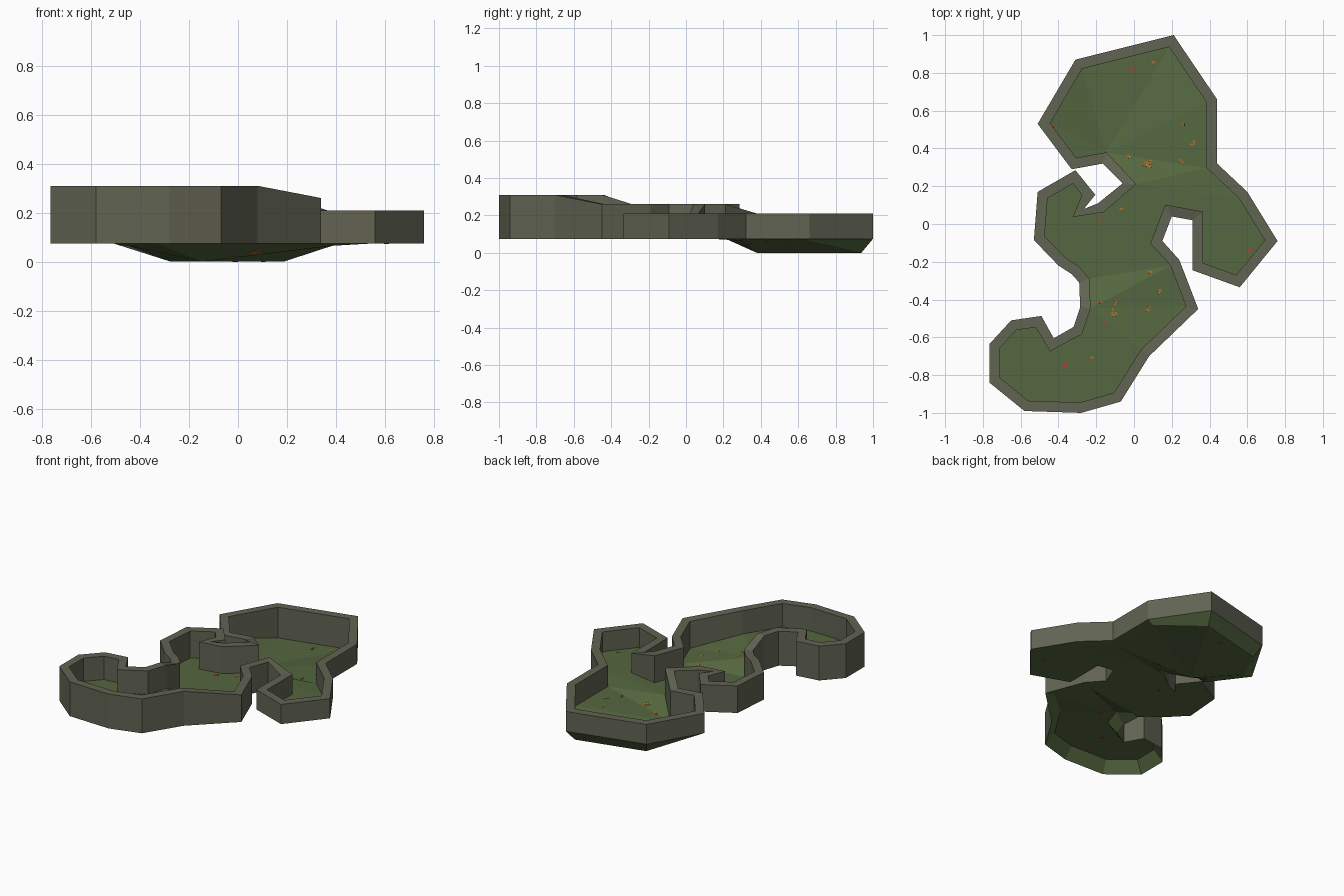
import bpy, bmesh, random
from mathutils import Vector
from mathutils.geometry import tessellate_polygon
from mathutils.bvhtree import BVHTree

if "Cube" in bpy.data.objects:
    bpy.data.objects.remove(bpy.data.objects["Cube"])

random.seed(4)
BASE, THICK, MITRE_MAX = 0.075, 0.055, 0.072


def material(name, rgb):
    m = bpy.data.materials.new(name)
    m.diffuse_color = (*rgb, 1)
    m.use_nodes = True
    m.node_tree.nodes["Principled BSDF"].inputs["Base Color"].default_value = m.diffuse_color
    return m


STONE = material("grey green stone", (0.120, 0.125, 0.085))
MOSS = material("moss green", (0.090, 0.135, 0.050))
ORANGE = material("orange leaf", (0.42, 0.15, 0.02))
RED = material("red leaf", (0.42, 0.05, 0.03))


def add_object(name, bm, mats):
    me = bpy.data.meshes.new(name)
    bm.to_mesh(me)
    bm.free()
    for m in mats:
        me.materials.append(m)
    ob = bpy.data.objects.new(name, me)
    bpy.context.collection.objects.link(ob)
    return ob


# Outer plan, clockwise from the back: (wall top height, floor height, points)
sections = [
    (0.21, 0.00, [(.21, 1)]),
    (0.21, 0.065, [(.44, .66), (.44, .32)]),
    (0.21, BASE, [(.60, .17), (.76, -.09), (.56, -.335), (.31, -.245), (.31, .02)]),
    (0.26, BASE, [(.20, .04), (.15, -.09), (.24, -.19), (.34, -.45)]),
    (0.31, 0.15, [(.08, -.70), (-.07, -.94), (-.28, -1), (-.58, -.99), (-.765, -.84),
                  (-.765, -.635), (-.65, -.51), (-.49, -.487), (-.425, -.605),
                  (-.32, -.545), (-.285, -.44)]),
    (0.26, BASE, [(-.29, -.31), (-.33, -.265), (-.40, -.22), (-.53, -.085), (-.51, .17),
                  (-.31, .285), (-.205, .155), (-.265, .08), (-.19, .11), (-.06, .215)]),
    (0.21, 0.00, [(-.165, .32)]),
    (0.21, 0.065, [(-.33, .29), (-.51, .53)]),
    (0.21, 0.00, [(-.31, .87)]),
]
outer, tops, floors = [], [], []
for top, low, pts in sections:
    for p in pts:
        outer.append(Vector(p))
        tops.append(top)
        floors.append(low)
n = len(outer)


def inset(i):
    """Mitred inward offset of an outline corner."""
    a = (outer[i] - outer[i - 1]).normalized()
    b = (outer[(i + 1) % n] - outer[i]).normalized()
    n1, n2 = Vector((a.y, -a.x)), Vector((b.y, -b.x))
    off = (n1 + n2) * (THICK / max(0.05, 1 + n1.dot(n2)))
    if off.length > MITRE_MAX:
        off *= MITRE_MAX / off.length
    return outer[i] + off


inner = [inset(i) for i in range(n)]

# Winding wall: closed section, mossy sloping rim underneath
bm = bmesh.new()
rings = [[bm.verts.new((p.x, p.y, z)) for p, z in zip(plan, heights)]
         for plan, heights in ((outer, [BASE] * n), (outer, tops), (inner, tops), (inner, floors))]
for k in range(4):
    A, B = rings[k], rings[(k + 1) % 4]
    for i in range(n):
        j = (i + 1) % n
        f = bm.faces.new((A[j], A[i], B[i], B[j]))
        f.material_index = 1 if k == 3 else 0
add_object("winding_wall", bm, [STONE, MOSS])

# Stepped floor: low back basin, middle channels, ramp and raised front basin
bm = bmesh.new()
fv = [bm.verts.new((p.x, p.y, z)) for p, z in zip(inner, floors)]


def fill(ids):
    for t in tessellate_polygon([[Vector((*inner[i], 0)) for i in ids]]):
        bm.faces.new([fv[ids[k]] for k in t])


back = [33, 34, 35, 36, 0, 1, 2]
for a, b in zip(back[1:], back[2:]):
    bm.faces.new((fv[33], fv[a], fv[b]))
fill(list(range(2, 11)) + list(range(23, 34)))
fill([10, 22, 23])
fill(list(range(10, 23)))
for f in bm.faces:
    f.normal_update()
    if f.normal.z < 0:
        f.normal_flip()
bm.normal_update()
tree = BVHTree.FromBMesh(bm)
add_object("basin_floor", bm, [MOSS])

# Scattered leaf flecks: thin plates lying through the floor, seen from both sides
orange_spots = [(.11, .86, 2), (.31, .43, 3), (.07, .32, 7), (-.02, .36, 3), (.25, .335, 2),
                (-.065, .08, 2), (.08, -.26, 1), (.14, -.36, 2), (.08, -.45, 3),
                (-.105, -.47, 6), (-.09, -.42, 3), (-.23, -.71, 2), (.26, .53, 1)]
red_spots = [(-.02, .82, 4), (-.43, .52, 3), (-.18, .03, 2), (.60, -.135, 3),
             (-.185, -.415, 2), (-.15, -.53, 2), (-.36, -.755, 4)]


def flecks(name, spots, mat):
    bm = bmesh.new()
    for x, y, count in spots:
        for _ in range(count):
            r = 0.006 * count ** 0.6
            p, nor, _i, _d = tree.ray_cast(
                Vector((x + random.uniform(-r, r), y + random.uniform(-r, r), 1)), Vector((0, 0, -1)))
            if p is None:
                continue
            s = Vector((random.uniform(.010, .017), random.uniform(.008, .013), .004))
            rot = nor.to_track_quat('Z', 'Y')
            made = bmesh.ops.create_cube(bm, size=1)["verts"]
            for v in made:
                v.co = p + rot @ Vector((v.co.x * s.x, v.co.y * s.y, v.co.z * s.z))
    add_object(name, bm, [mat])


flecks("orange_flecks", orange_spots, ORANGE)
flecks("red_flecks", red_spots, RED)
